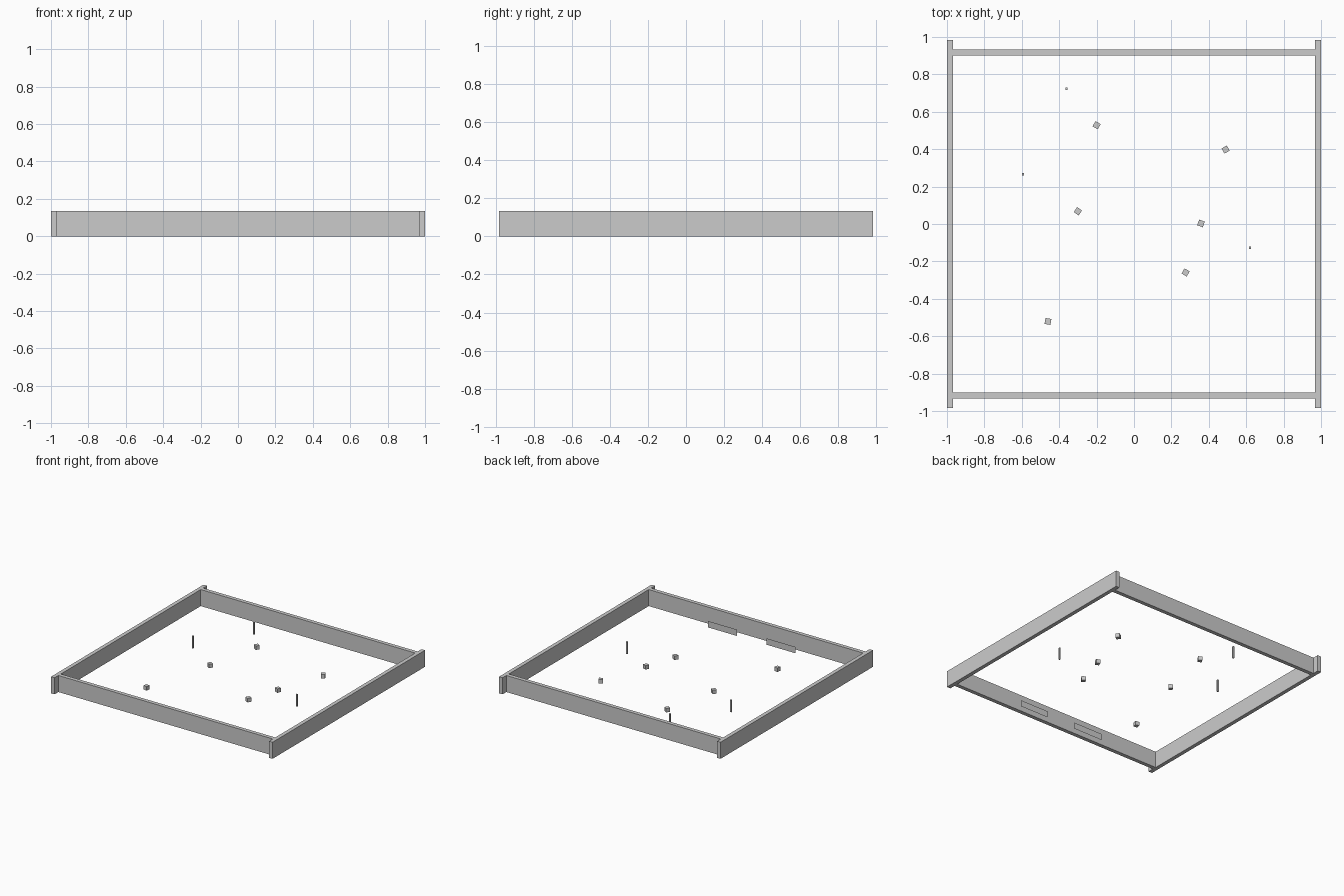
import bpy
from math import radians

if "Cube" in bpy.data.objects:
    bpy.data.objects.remove(bpy.data.objects["Cube"])


def box(name, center, size, turn=0):
    """Box with its base on z = 0, turned about z in degrees."""
    bpy.ops.mesh.primitive_cube_add(size=1, location=(center[0], center[1], size[2] / 2),
                                    rotation=(0, 0, radians(turn)))
    ob = bpy.context.object
    ob.name = name
    ob.scale = size
    return ob


H = 0.135

# perimeter walls: side walls overrun the front and back walls
for s, n in ((-1, "left_wall"), (1, "right_wall")):
    box(n, (s * 0.984, 0), (0.032, 1.966, H))
for s, n in ((-1, "front_wall"), (1, "back_wall")):
    box(n, (0, s * 0.918), (1.936, 0.032, H))

# small loose blocks: x, y, rotation
blocks = [(-0.20, 0.528, -30), (0.49, 0.398, 30), (-0.30, 0.068, -35),
          (0.358, 0.003, -20), (0.276, -0.259, -30), (-0.46, -0.521, -10)]
for i, (x, y, a) in enumerate(blocks):
    box(f"block_{i + 1}", (x, y), (0.032, 0.032, 0.032), a)

# thin upright posts
for i, (x, y) in enumerate([(-0.362, 0.723), (-0.594, 0.266), (0.62, -0.127)]):
    box(f"post_{i + 1}", (x, y), (0.011, 0.011, 0.1))

# flat upright panels just inside the front wall
for s, n in ((-1, "left_panel"), (1, "right_panel")):
    bpy.ops.mesh.primitive_plane_add(size=1, location=(s * 0.263, -0.848, 0.026),
                                     rotation=(radians(-90), 0, 0))
    ob = bpy.context.object
    ob.name = n
    ob.scale = (0.26, 0.052, 1)
